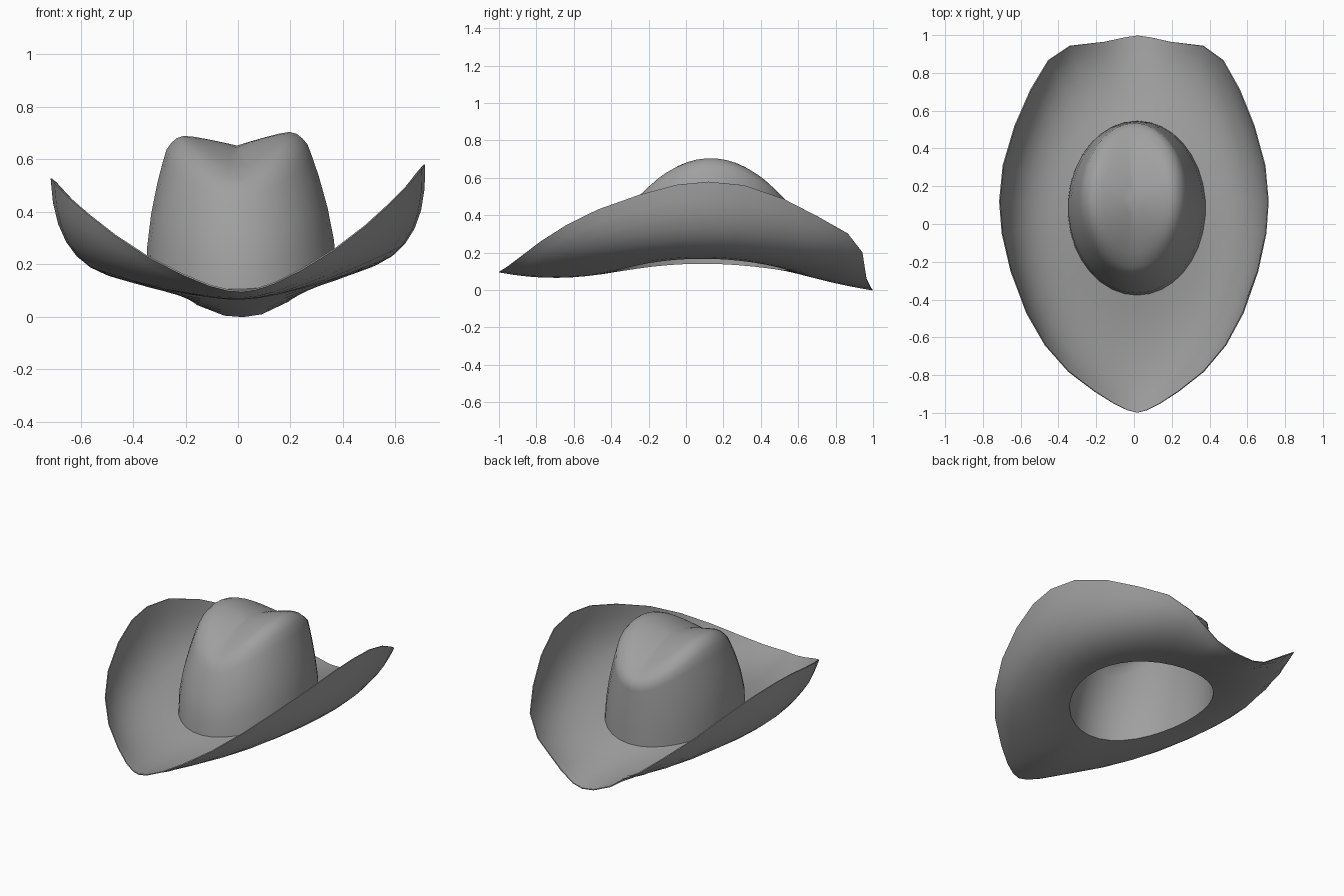
import bpy, math

if "Cube" in bpy.data.objects:
    bpy.data.objects.remove(bpy.data.objects["Cube"])

felt = bpy.data.materials.new("grey_felt")
felt.diffuse_color = (0.35, 0.35, 0.35, 1)
felt.use_nodes = True
felt.node_tree.nodes["Principled BSDF"].inputs["Base Color"].default_value = felt.diffuse_color

# Brim edge, right half, from front tip to back tip (x, y, z)
EDGE = [(0, -.998, .1), (.05, -.985, .105), (.12, -.95, .125), (.22, -.885, .17), (.355, -.78, .245),
        (.475, -.64, .33), (.57, -.47, .41), (.65, -.25, .485), (.695, -.05, .537), (.708, .12, .553),
        (.69, .31, .535), (.63, .52, .465), (.55, .71, .37), (.46, .865, .285), (.35, .942, .19),
        (.17, .965, .055), (.07, .988, .012), (0, .998, .004)]
N = len(EDGE) - 1
CY = 0.13


def lerp(a, b, t):
    return a + (b - a) * t


def base_point(a):
    # Oval where crown meets brim
    s, c = math.sin(a), math.cos(a)
    return (.365 * s, .085 - .462 * c, .16 - (.055 if c > 0 else .05) * c * c)


def tilt(p):
    # The whole hat leans a little to one side
    x, y, z = p
    return (x + .02 - .037 * z, y, z + .037 * x)


def full_ring(half):
    # Mirror a half ring into a closed loop
    return half + [(-x, y, z) for x, y, z in half[-2:0:-1]]


def loft(name, rings, tip=None, thickness=0):
    n = len(rings[0])
    verts = [tilt(p) for r in rings for p in r]
    faces = [(k * n + i, k * n + (i + 1) % n, (k + 1) * n + (i + 1) % n, (k + 1) * n + i)
             for k in range(len(rings) - 1) for i in range(n)]
    if tip:
        verts.append(tilt(tip))
        last = (len(rings) - 1) * n
        faces += [(last + i, last + (i + 1) % n, len(verts) - 1) for i in range(n)]
    me = bpy.data.meshes.new(name)
    me.from_pydata(verts, [], faces)
    me.materials.append(felt)
    ob = bpy.data.objects.new(name, me)
    bpy.context.collection.objects.link(ob)
    bpy.context.view_layer.objects.active = ob
    ob.select_set(True)
    if thickness:
        solid = ob.modifiers.new("thickness", 'SOLIDIFY')
        solid.thickness = thickness
        solid.offset = 1
        bpy.ops.object.modifier_apply(modifier=solid.name)
    bpy.ops.object.shade_smooth_by_angle(angle=math.radians(50))
    ob.select_set(False)
    return ob


def brim_point(i, t):
    # Curved section from crown base to the edge, curling up at the sides
    a = math.pi * i / N
    h, o = base_point(a), EDGE[i]
    k = .5 + .5 * math.sin(a) ** 1.5
    ctrl = (lerp(h[0], o[0], k), lerp(h[1], o[1], k), lerp(.04, h[2], math.sin(a) ** 2))
    return tuple((1 - t) ** 2 * p + 2 * t * (1 - t) * q + t * t * r for p, q, r in zip(h, ctrl, o))


def top_point(a, f):
    # Domed crown top with a lengthwise crease; f runs from centre to shoulder
    x, y = .27 * f * math.sin(a), lerp(CY, .14 - .395 * math.cos(a), f)
    z = .697 - 1.2 * (y - CY) ** 2
    z -= .045 * max(0, 1 - abs(x) / .2) ** 1.2 * (1 - f ** 4)
    return (x, y, z - (.02 + .03 * math.sin(a) ** 2) * max(0, (f - .75) / .25) ** 2)


def wall_point(a, t):
    h, s = base_point(a), top_point(a, 1)
    k = t ** 1.8
    return (lerp(h[0], s[0], k), lerp(h[1], s[1], k), lerp(h[2], s[2], t))


angles = [math.pi * i / N for i in range(N + 1)]

# Brim
loft("brim", [full_ring([brim_point(i, t / 8) for i in range(N + 1)]) for t in range(9)], thickness=.006)

# Crown: side wall, then creased top
rings = [full_ring([wall_point(a, t) for a in angles]) for t in (0, .25, .5, .75, .9)]
rings += [full_ring([top_point(a, f) for a in angles]) for f in (1, .93, .85, .75, .6, .4, .2)]
loft("crown", rings, (0, CY, .652))
